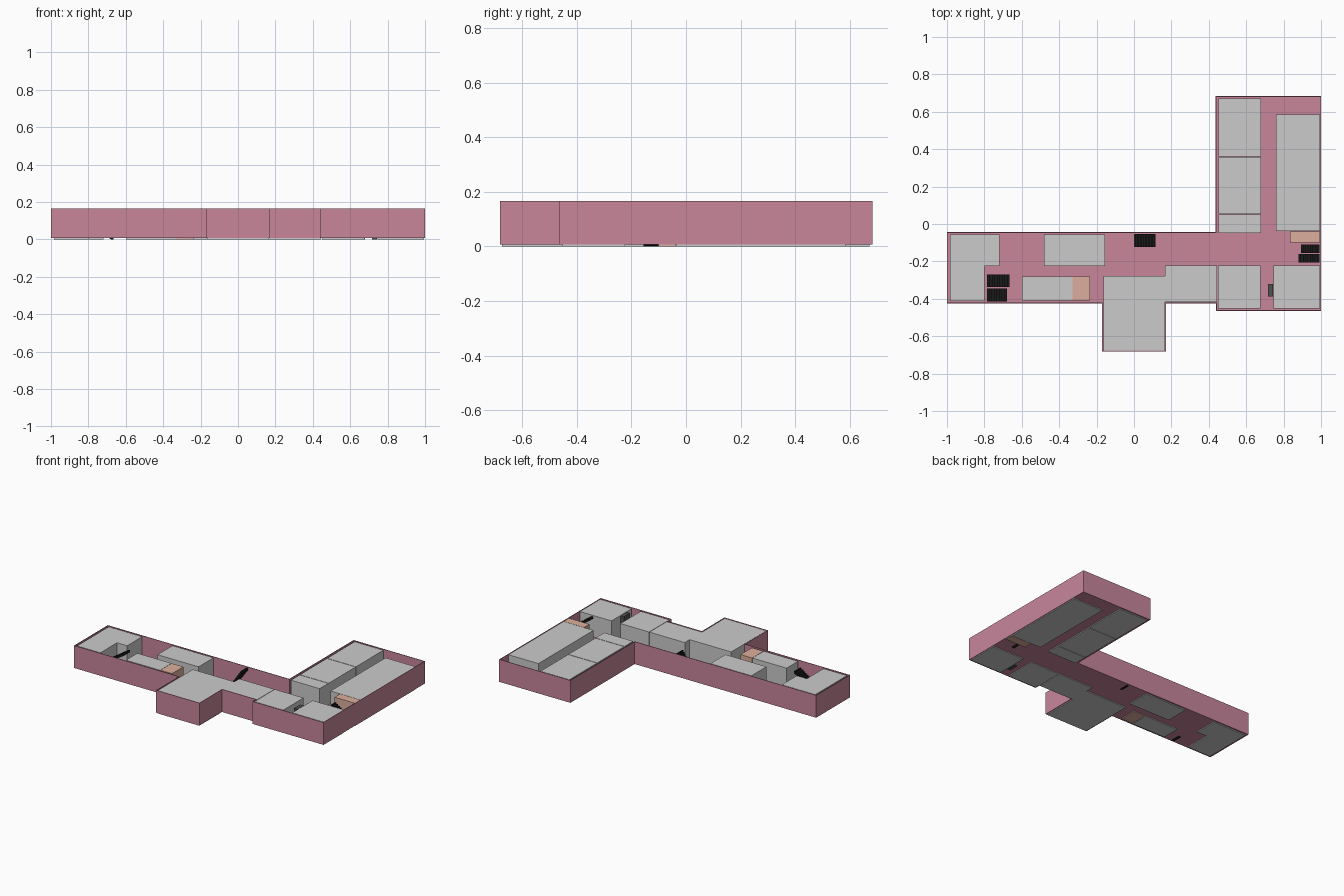
import bpy, bmesh

if "Cube" in bpy.data.objects:
    bpy.data.objects.remove(bpy.data.objects["Cube"])

def material(name, rgb):
    m = bpy.data.materials.new(name)
    m.diffuse_color = (*rgb, 1)
    m.use_nodes = True
    m.node_tree.nodes["Principled BSDF"].inputs["Base Color"].default_value = m.diffuse_color
    return m

PINK = material("wall_pink", (0.58, 0.24, 0.33))
PEACH = material("lift_peach", (0.72, 0.43, 0.34))
BLACK = material("stair_black", (0.01, 0.01, 0.01))
DARK = material("dark_grey", (0.08, 0.08, 0.08))

FLOOR, ROOM_TOP, WALL_TOP = 0.006, 0.163, 0.166

def add_object(name, bm, mat=None):
    bmesh.ops.recalc_face_normals(bm, faces=bm.faces)
    me = bpy.data.meshes.new(name)
    bm.to_mesh(me)
    bm.free()
    ob = bpy.data.objects.new(name, me)
    bpy.context.collection.objects.link(ob)
    if mat:
        me.materials.append(mat)
    return ob

def extrude_outline(name, pts3d, vec, mat=None):
    bm = bmesh.new()
    face = bm.faces.new([bm.verts.new(p) for p in pts3d])
    ext = bmesh.ops.extrude_face_region(bm, geom=[face], use_keep_orig=True)
    moved = [g for g in ext["geom"] if isinstance(g, bmesh.types.BMVert)]
    bmesh.ops.translate(bm, verts=moved, vec=vec)
    return add_object(name, bm, mat)

def prism(name, outline, z0=0.0, z1=ROOM_TOP, mat=None):
    return extrude_outline(name, [(x, y, z0) for x, y in outline], (0, 0, z1 - z0), mat)

def box(name, x0, x1, y0, y1, mat=None, z1=ROOM_TOP):
    return prism(name, [(x0, y0), (x1, y0), (x1, y1), (x0, y1)], 0.0, z1, mat)

def flight(name, x0, x1, y0, y1, z0, z1, steps=9):
    """Sawtooth stair flight climbing from x0 (low) to x1 (high)."""
    dx, dz = (x1 - x0) / steps, (z1 - z0) / steps
    pts = []
    for i in range(steps):
        pts += [(x0 + i * dx, z0 + i * dz), (x0 + i * dx, z0 + (i + 1) * dz)]
    pts += [(x1, z1), (x1, z1 - 1.5 * dz), (x0 + dx, z0)]
    return extrude_outline(name, [(x, y0, z) for x, z in pts], (0, y1 - y0, 0), BLACK)

# building shell: floor plate and thin perimeter wall, open on top
OUTLINE = [(-1, -0.425), (-0.172, -0.425), (-0.172, -0.681), (0.172, -0.681),
           (0.172, -0.425), (0.439, -0.425), (0.439, -0.464), (1, -0.464),
           (1, 0.684), (0.436, 0.684), (0.436, -0.043), (-1, -0.043)]
bm = bmesh.new()
floor = bm.faces.new([bm.verts.new((x, y, FLOOR)) for x, y in OUTLINE])
ext = bmesh.ops.extrude_edge_only(bm, edges=list(floor.edges))
bmesh.ops.translate(bm, vec=(0, 0, WALL_TOP - FLOOR),
                    verts=[g for g in ext["geom"] if isinstance(g, bmesh.types.BMVert)])
shell = add_object("floor_and_walls", bm, PINK)
solid = shell.modifiers.new("thickness", "SOLIDIFY")
solid.thickness = 0.004
solid.offset = -1 if shell.data.polygons[0].normal.z < 0 else 1
solid.use_even_offset = True

# rooms with corners in plan
prism("west_room", [(-0.985, -0.412), (-0.8, -0.412), (-0.8, -0.224), (-0.72, -0.224),
                    (-0.72, -0.055), (-0.985, -0.055)])
prism("central_hall", [(-0.163, -0.675), (0.166, -0.675), (0.166, -0.418), (0.445, -0.418),
                       (0.445, -0.223), (0.166, -0.223), (0.166, -0.278), (-0.163, -0.278)])

# rectangular rooms
ROOMS = {
    "north_corridor_room": (-0.48, -0.155, -0.224, -0.055),
    "south_corridor_room": (-0.6, -0.33, -0.41, -0.28),
    "south_east_room_a": (0.448, 0.675, -0.452, -0.223),
    "south_east_room_b": (0.746, 0.995, -0.452, -0.223),
    "east_wing_room": (0.758, 0.995, -0.037, 0.585),
    "wing_room_small": (0.452, 0.68, -0.048, 0.05),
    "wing_room_middle": (0.452, 0.68, 0.054, 0.358),
    "wing_room_north": (0.452, 0.68, 0.362, 0.672),
}
for name, r in ROOMS.items():
    box(name, *r)

# lift shafts and service cupboard
box("west_lift", -0.328, -0.236, -0.408, -0.28, PEACH)
box("east_lift", 0.834, 0.995, -0.1, -0.039, PEACH)
box("service_cupboard", 0.716, 0.744, -0.388, -0.32, DARK)

# stairs: one straight flight and two pairs of half flights
MID = 0.082
flight("middle_stair", 0.0, 0.115, -0.122, -0.054, 0.0, ROOM_TOP, 14)
flight("west_stair_lower", -0.665, -0.785, -0.414, -0.346, 0.0, MID)
flight("west_stair_upper", -0.785, -0.665, -0.338, -0.27, MID, ROOM_TOP)
flight("east_stair_lower", 0.88, 0.993, -0.156, -0.109, 0.0, MID)
flight("east_stair_upper", 0.993, 0.88, -0.206, -0.16, MID, ROOM_TOP)
